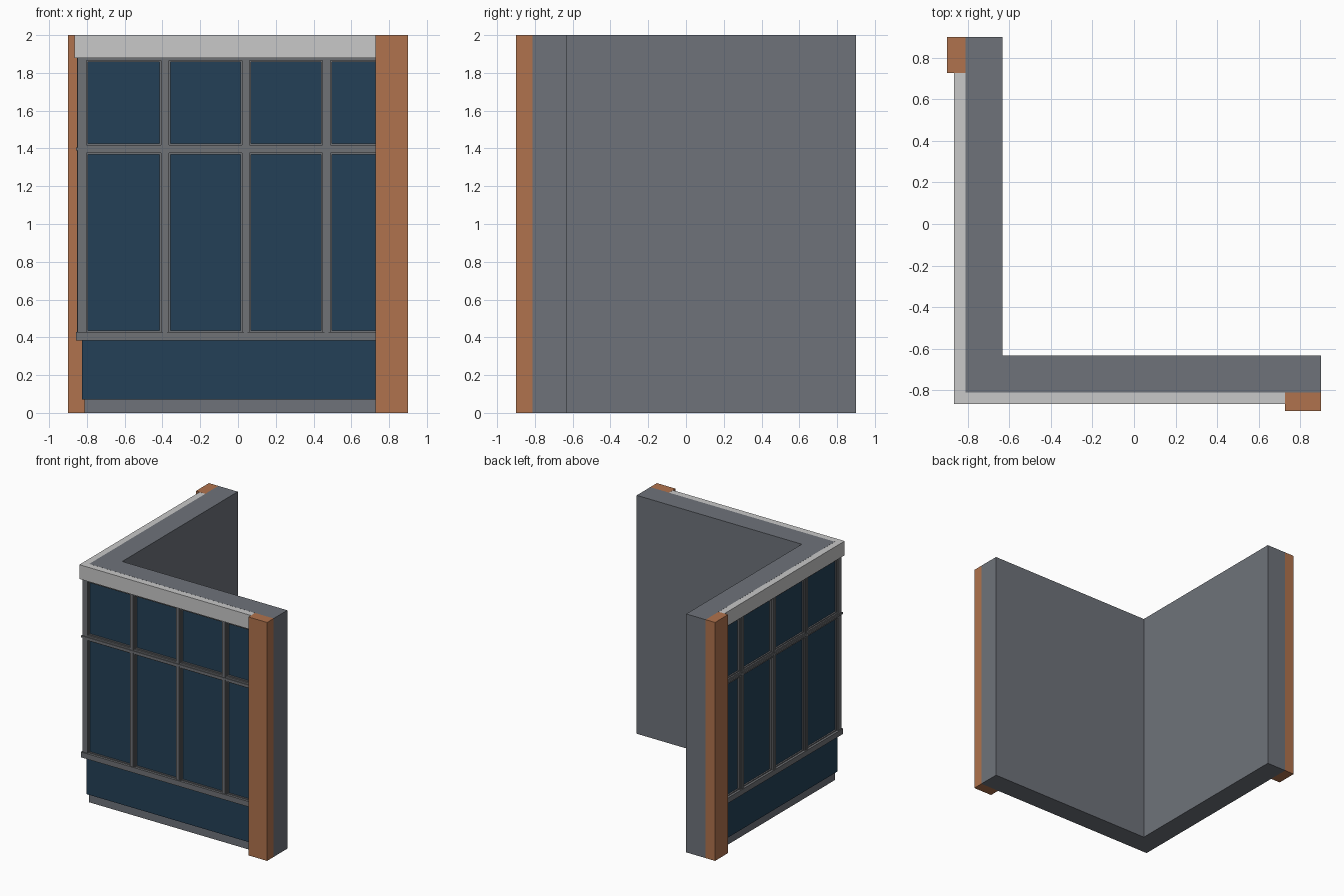
import bpy, bmesh

cube = bpy.data.objects.get("Cube")
if cube:
    bpy.data.objects.remove(cube, do_unlink=True)


def material(name, rgb):
    m = bpy.data.materials.new(name)
    m.use_nodes = True
    m.diffuse_color = (*rgb, 1)
    bsdf = next(n for n in m.node_tree.nodes if n.type == 'BSDF_PRINCIPLED')
    bsdf.inputs["Base Color"].default_value = (*rgb, 1)
    return m


WALL = material("wall grey", (0.156, 0.171, 0.195))
FRAME = material("frame grey", (0.160, 0.168, 0.180))
TRIM = material("pale trim", (0.58, 0.58, 0.58))
GLASS = material("dark blue", (0.017, 0.051, 0.095))
BRICK = material("terracotta", (0.434, 0.171, 0.074))


def prism(name, outline, z0, z1, mat):
    """Extrude a flat outline between two heights."""
    bm = bmesh.new()
    base = bm.faces.new([bm.verts.new((x, y, z0)) for x, y in outline])
    top = bmesh.ops.extrude_face_region(bm, geom=[base])["geom"]
    bmesh.ops.translate(bm, vec=(0, 0, z1 - z0),
                        verts=[v for v in top if isinstance(v, bmesh.types.BMVert)])
    bmesh.ops.recalc_face_normals(bm, faces=bm.faces[:])
    mesh = bpy.data.meshes.new(name)
    bm.to_mesh(mesh)
    bm.free()
    mesh.materials.append(mat)
    obj = bpy.data.objects.new(name, mesh)
    bpy.context.collection.objects.link(obj)
    return obj


def corner_band(name, outer, inner, end, z0, z1, mat):
    """L-shaped band running along the front and the right-hand side."""
    prism(name, [(outer, outer), (end, outer), (end, inner),
                 (inner, inner), (inner, end), (outer, end)], z0, z1, mat)


def both_sides(name, x0, x1, y0, y1, z0, z1, mat):
    """A box on the front, repeated across the diagonal on the side."""
    pts = [(x0, y0), (x1, y0), (x1, y1), (x0, y1)]
    prism("front_" + name, pts, z0, z1, mat)
    prism("side_" + name, [(y, x) for x, y in pts], z0, z1, mat)


# Structural wall, blue panel and top trim
END = 0.80   # bands finish inside the end pillars
corner_band("wall", -0.812, -0.632, 0.90, 0, 2.0, WALL)
corner_band("glass_panel", -0.826, -0.80, END, 0.07, 1.89, GLASS)
corner_band("top_trim", -0.866, -0.812, END, 1.88, 1.9995, TRIM)

# Horizontal rails, each a wide low strip with a narrower raised strip
for name, low, high in (("sill", 0.383, 0.435),
                        ("middle_rail", 1.367, 1.425),
                        ("head_rail", 1.857, 1.88)):
    corner_band(name, -0.838, -0.81, END, low, high, FRAME)
corner_band("sill_face", -0.858, -0.81, END, 0.383, 0.428, FRAME)
corner_band("middle_rail_face", -0.850, -0.81, END, 1.375, 1.417, FRAME)
corner_band("middle_rail_bead", -0.857, -0.81, END, 1.389, 1.404, FRAME)
corner_band("head_rail_face", -0.850, -0.81, END, 1.865, 1.88, FRAME)

# Corner post and vertical mullions
prism("corner_post", [(-0.85, -0.85), (-0.803, -0.85), (-0.803, -0.803),
                      (-0.85, -0.803)], 0.40, 1.88, FRAME)
both_sides("corner_post_strip", -0.82, -0.793, -0.838, -0.81, 0.40, 1.88, FRAME)
for i in range(3):
    x = -0.386 + 0.427 * i
    both_sides(f"mullion_base_{i + 1}", x - 0.029, x + 0.029, -0.838, -0.81,
               0.40, 1.88, FRAME)
    both_sides(f"mullion_face_{i + 1}", x - 0.021, x + 0.021, -0.849, -0.81,
               0.40, 1.88, FRAME)
    both_sides(f"mullion_bead_{i + 1}", x - 0.010, x + 0.010, -0.853, -0.81,
               0.40, 1.88, FRAME)

# End pillars
both_sides("end_pillar", 0.727, 0.90, -0.90, -0.812, 0, 2.0, BRICK)
